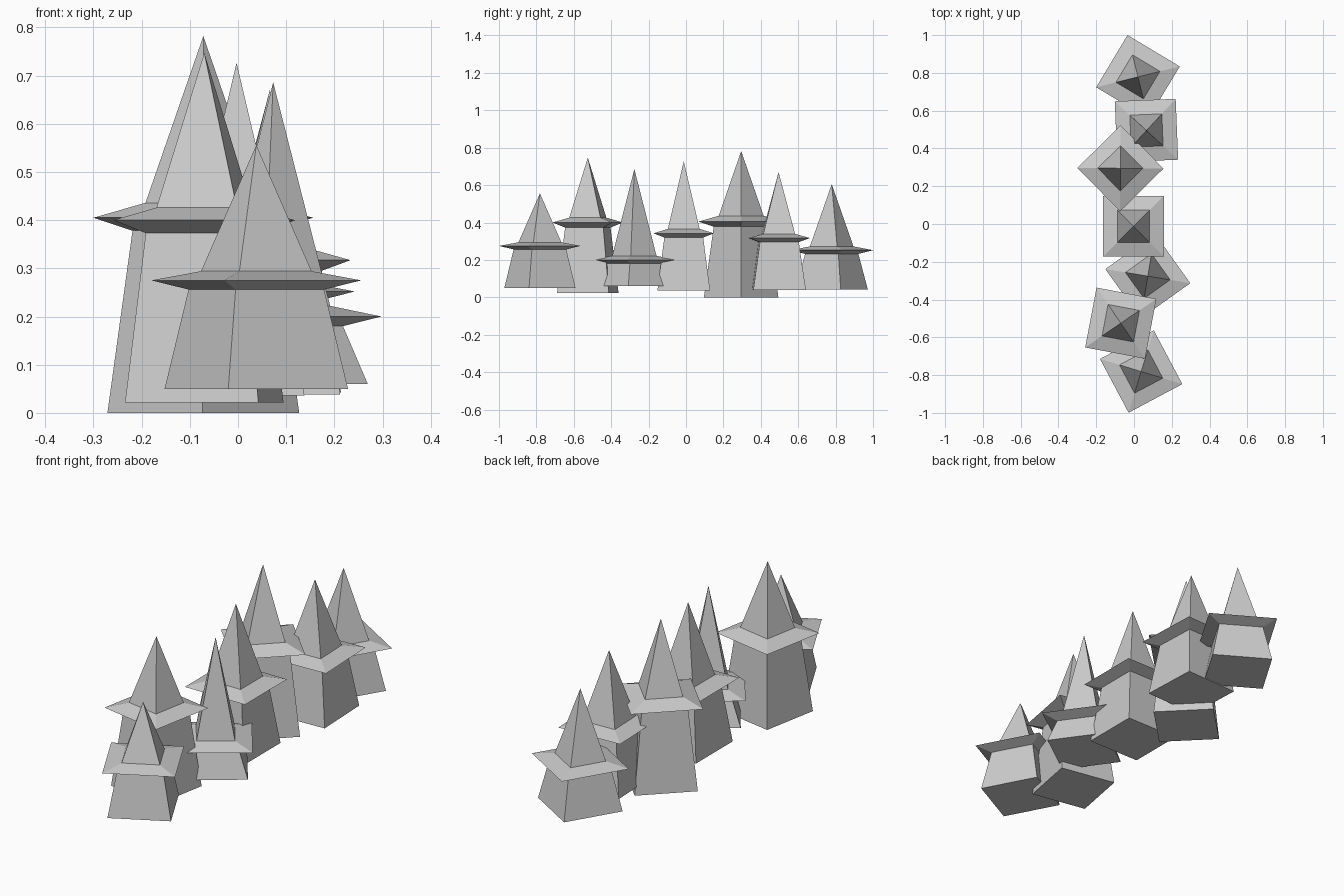
import bpy, bmesh
from math import cos, sin, radians, pi

if "Cube" in bpy.data.objects:
    bpy.data.objects.remove(bpy.data.objects["Cube"])


def tower(name, x, y, turn, foot, low, tip, high, apex):
    """Square tapered tower: body, pointed collar and pyramid roof as one shell."""
    bm = bmesh.new()
    rings = []
    for r, z in ((0.199, foot), (0.147, low), (0.228, tip), (0.12, high)):
        rings.append([bm.verts.new((r * cos(radians(turn) + k * pi / 2),
                                    r * sin(radians(turn) + k * pi / 2), z))
                      for k in range(4)])
    top = bm.verts.new((0, 0, apex))
    # base cap
    bm.faces.new(rings[0][::-1])
    # body wall, collar underside, collar top
    for a, b in zip(rings, rings[1:]):
        for k in range(4):
            n = (k + 1) % 4
            bm.faces.new((a[k], a[n], b[n], b[k]))
    # roof
    for k in range(4):
        bm.faces.new((rings[-1][k], rings[-1][(k + 1) % 4], top))
    bmesh.ops.recalc_face_normals(bm, faces=bm.faces)
    mesh = bpy.data.meshes.new(name)
    bm.to_mesh(mesh)
    bm.free()
    obj = bpy.data.objects.new(name, mesh)
    obj.location = (x, y, 0)
    bpy.context.collection.objects.link(obj)


# x, y, turn, then heights: foot, collar bottom, collar tip, collar top, apex
towers = [
    (0.021, 0.779, 14, 0.042, 0.232, 0.252, 0.272, 0.605),
    (0.066, 0.495, 47.3, 0.038, 0.295, 0.317, 0.339, 0.67),
    (-0.072, 0.295, -0.4, 0.0, 0.378, 0.405, 0.436, 0.782),
    (-0.003, -0.012, 45, 0.036, 0.32, 0.342, 0.366, 0.727),
    (0.073, -0.276, -9.4, 0.06, 0.18, 0.2, 0.222, 0.686),
    (-0.070, -0.525, 34.3, 0.022, 0.373, 0.4, 0.426, 0.747),
    (0.038, -0.781, -17, 0.05, 0.256, 0.275, 0.294, 0.556),
]
for i, t in enumerate(towers, 1):
    tower(f"tower_{i}", *t)
